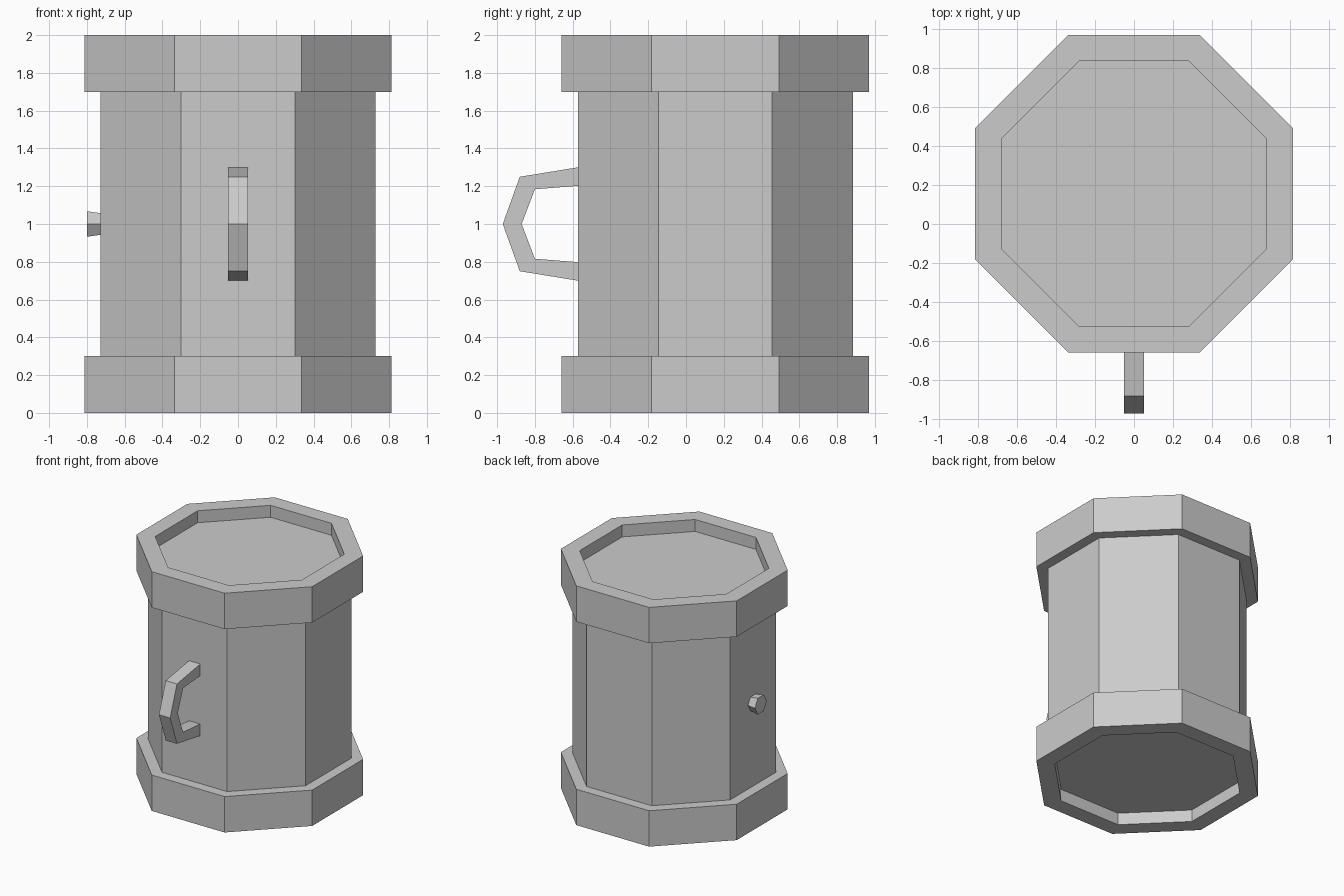
import bpy, bmesh
from math import cos, sin, pi, radians

if "Cube" in bpy.data.objects:
    bpy.data.objects.remove(bpy.data.objects["Cube"])

CY = 0.155  # barrel axis position in y


def make_object(name, verts, faces):
    mesh = bpy.data.meshes.new(name)
    mesh.from_pydata(verts, [], faces)
    bm = bmesh.new()
    bm.from_mesh(mesh)
    bmesh.ops.recalc_face_normals(bm, faces=bm.faces)
    bm.to_mesh(mesh)
    bm.free()
    ob = bpy.data.objects.new(name, mesh)
    bpy.context.collection.objects.link(ob)
    return ob


def loft(name, rings):
    """Closed solid through a list of equal-sized rings, capped at both ends."""
    n = len(rings[0])
    verts = [v for r in rings for v in r]
    faces = [(k * n + i, k * n + (i + 1) % n, (k + 1) * n + (i + 1) % n, (k + 1) * n + i)
             for k in range(len(rings) - 1) for i in range(n)]
    faces += [tuple(range(n)), tuple(range((len(rings) - 1) * n, len(rings) * n))]
    return make_object(name, verts, faces)


def octagon(apothem, z):
    r = apothem / cos(pi / 8)
    return [(r * cos(radians(22.5 + 45 * i)), CY + r * sin(radians(22.5 + 45 * i)), z)
            for i in range(8)]


# Barrel with thick rims and recessed ends: (apothem, z)
profile = [(0.678, 0.1), (0.678, 0), (0.813, 0), (0.813, 0.3), (0.728, 0.3),
           (0.728, 1.7), (0.813, 1.7), (0.813, 2), (0.678, 2), (0.678, 1.9)]
loft("barrel", [octagon(a, z) for a, z in profile])

# Handle on the front: square-section bar, (outer y, z) and (inner y, z) per station
stations = [((-0.572, 0.30), (-0.572, 0.202)), ((-0.88, 0.25), (-0.80, 0.184))]
middle = ((-0.97, 0), (-0.87, 0))
path = [(o, i, 1) for o, i in stations] + [(*middle, 1)] + \
       [(o, i, -1) for o, i in reversed(stations)]
loft("handle", [[(-0.052, o[0], 1 + s * o[1]), (0.052, o[0], 1 + s * o[1]),
                 (0.052, i[0], 1 + s * i[1]), (-0.052, i[0], 1 + s * i[1])]
                for o, i, s in path])

# Flared hexagonal peg on the left side: (x, radius)
loft("side_peg", [[(x, CY + r * cos(i * pi / 3), 1 + r * sin(i * pi / 3)) for i in range(6)]
                  for x, r in [(-0.72, 0.065), (-0.80, 0.078)]])
